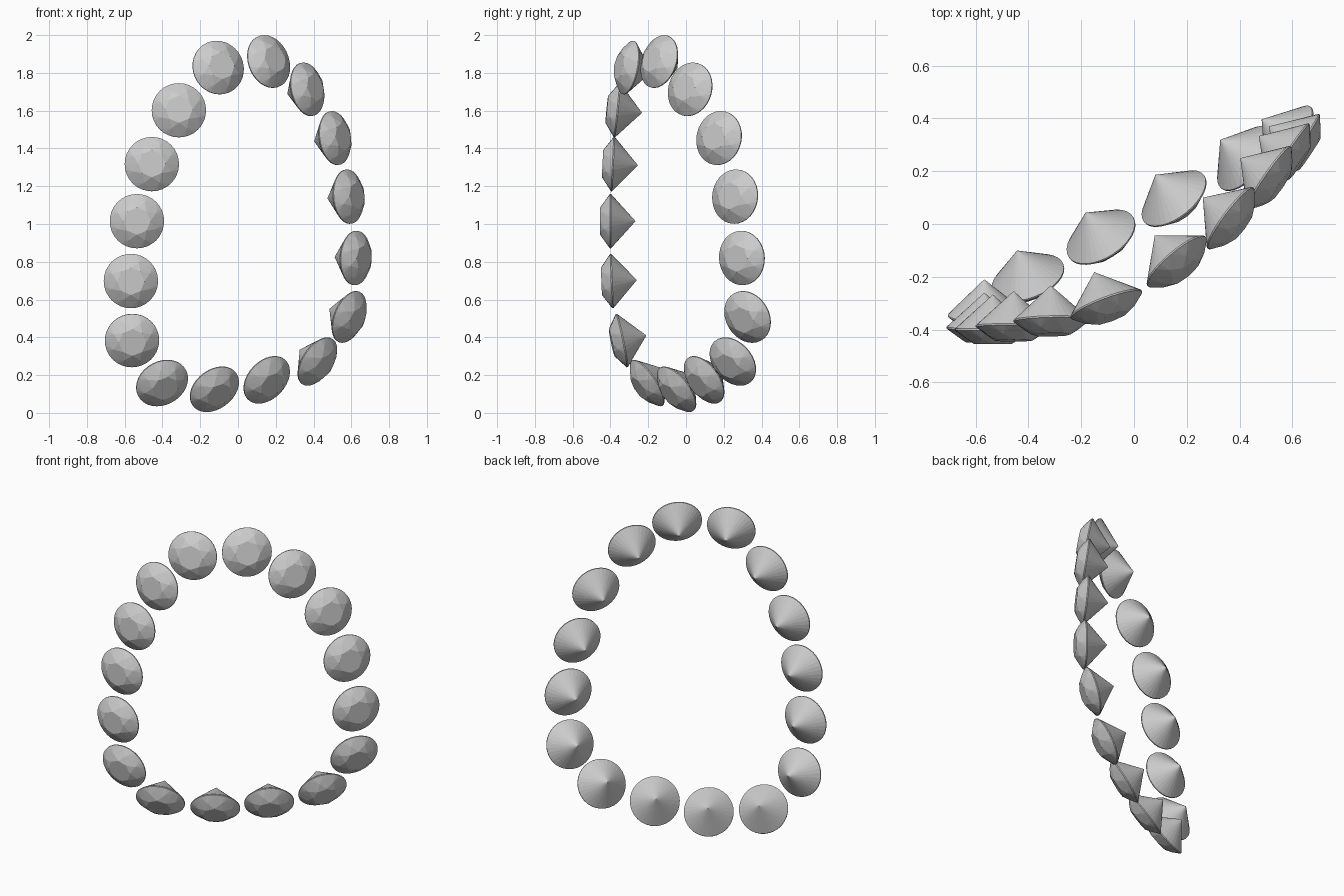
import bpy, bmesh, math
from mathutils import Vector

R = 0.144          # girdle radius
CULET = 0.133      # pavilion depth


def ring(bm, radius, height, sides, turn=0.0):
    for i in range(sides):
        a = 2 * math.pi * (i + turn) / sides
        bm.verts.new((radius * math.cos(a), radius * math.sin(a), height))


# One round cut gem: pointed pavilion, round girdle, faceted crown and flat table
def gem_mesh():
    bm = bmesh.new()
    bm.verts.new((0, 0, -CULET))
    ring(bm, R, -0.003, 32)
    ring(bm, R, 0.003, 32)
    ring(bm, 0.108, 0.034, 8, 0.5)
    ring(bm, 0.072, 0.055, 8)
    bmesh.ops.convex_hull(bm, input=bm.verts[:])
    bmesh.ops.dissolve_limit(bm, angle_limit=0.01, verts=bm.verts[:], edges=bm.edges[:])
    bmesh.ops.recalc_face_normals(bm, faces=bm.faces[:])
    mesh = bpy.data.meshes.new("gem")
    bm.to_mesh(mesh)
    bm.free()
    return mesh


# Girdle centre and facing direction of each gem around the loop
gems = [
    ((-0.105, -0.305, 1.828), (0.34, -0.91, 0.18)),
    ((-0.313, -0.365, 1.602), (0.02, -0.99, 0.10)),
    ((-0.456, -0.387, 1.317), (0.00, -1.00, 0.05)),
    ((-0.535, -0.400, 1.015), (0.00, -1.00, 0.00)),
    ((-0.567, -0.393, 0.698), (0.00, -1.00, -0.04)),
    ((-0.561, -0.340, 0.383), (0.05, -0.97, -0.20)),
    ((-0.402, -0.205, 0.158), (0.31, -0.785, -0.535)),
    ((-0.125, -0.050, 0.125), (0.44, -0.70, -0.56)),
    ((0.152, 0.096, 0.175), (0.535, -0.68, -0.50)),
    ((0.420, 0.248, 0.272), (0.70, -0.535, -0.475)),
    ((0.588, 0.326, 0.508), (0.78, -0.53, -0.32)),
    ((0.622, 0.296, 0.820), (0.83, -0.555, -0.04)),
    ((0.584, 0.260, 1.145), (0.83, -0.55, 0.07)),
    ((0.512, 0.175, 1.455), (0.818, -0.56, 0.13)),
    ((0.366, 0.022, 1.713), (0.79, -0.586, 0.185)),
    ((0.162, -0.142, 1.860), (0.63, -0.74, 0.26)),
]

mesh = gem_mesh()
for i, (centre, facing) in enumerate(gems):
    ob = bpy.data.objects.new(f"gem_{i + 1}", mesh)
    ob.location = centre
    ob.rotation_euler = Vector(facing).to_track_quat('Z', 'Y').to_euler()
    bpy.context.collection.objects.link(ob)
